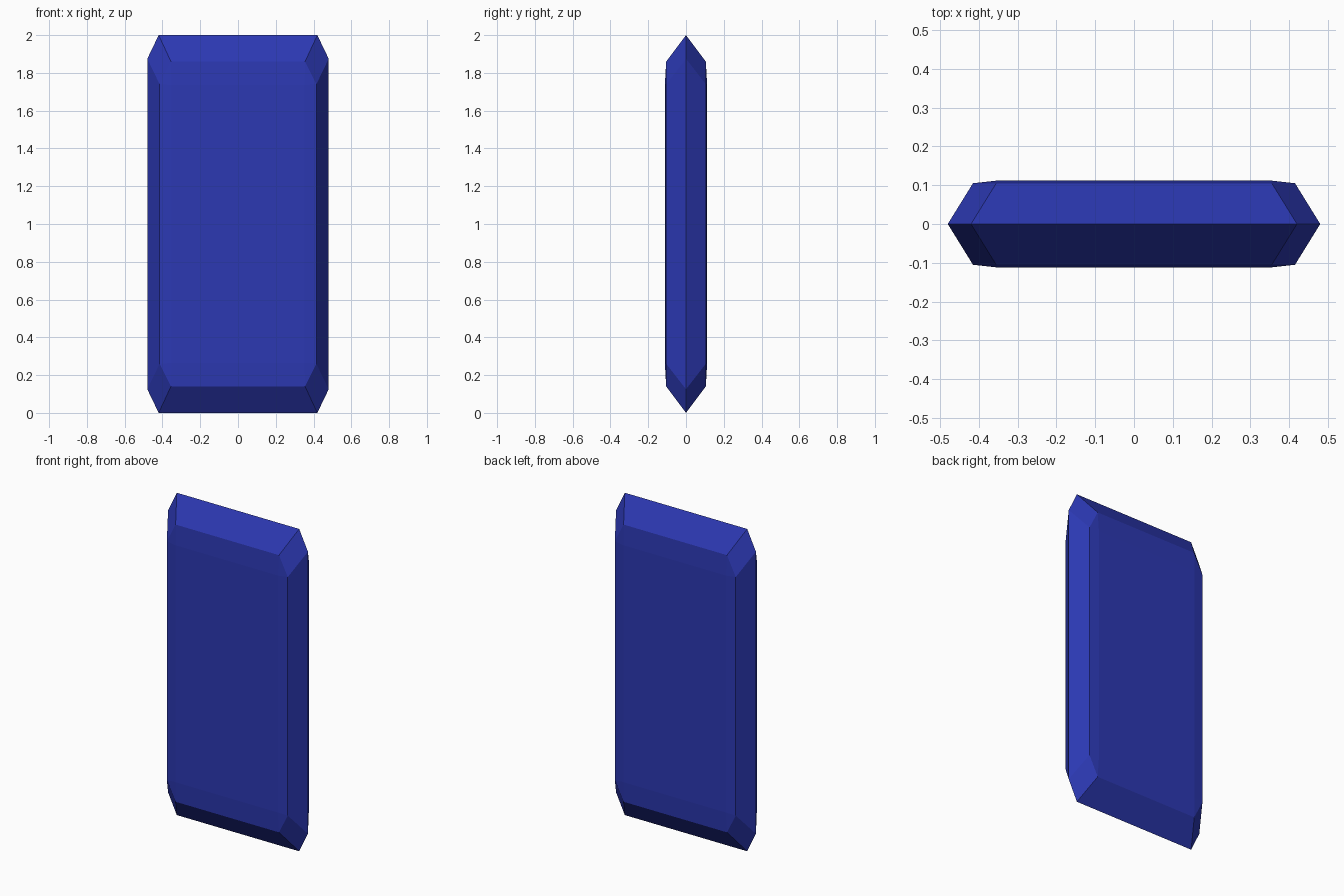
import bpy, bmesh

if "Cube" in bpy.data.objects:
    bpy.data.objects.remove(bpy.data.objects["Cube"])


def ring(bm, y, x_short, x_long, z_short, z_long):
    """Eight-sided outline, chamfered at the corners, centred on z = 1."""
    quarter = [(x_long, z_short), (x_short, z_long)]
    pts = quarter + [(-x, z) for x, z in reversed(quarter)]
    pts += [(-x, -z) for x, z in pts]
    return [bm.verts.new((x, y, 1 + z)) for x, z in pts]


bm = bmesh.new()

# Cross-section outlines from front face to back face
rings = [
    ring(bm, -0.112, 0.352, 0.352, 0.735, 0.735),
    ring(bm, -0.105, 0.355, 0.415, 0.74, 0.86),
    ring(bm, 0.0, 0.42, 0.48, 0.875, 1.0),
    ring(bm, 0.105, 0.355, 0.415, 0.74, 0.86),
    ring(bm, 0.112, 0.352, 0.352, 0.735, 0.735),
]

# Facets between the outlines, then the flat front and back
for a, b in zip(rings, rings[1:]):
    for i in range(8):
        j = (i + 1) % 8
        bm.faces.new((a[i], a[j], b[j], b[i]))
bm.faces.new(rings[0])
bm.faces.new(rings[-1])

# The centre panels have four corners: merge their doubled points
bmesh.ops.remove_doubles(bm, verts=bm.verts, dist=0.0005)
bmesh.ops.recalc_face_normals(bm, faces=bm.faces)

mesh = bpy.data.meshes.new("bevelled_slab")
bm.to_mesh(mesh)
bm.free()
slab = bpy.data.objects.new("bevelled_slab", mesh)
bpy.context.collection.objects.link(slab)

# Deep blue colour
blue = bpy.data.materials.new("deep_blue")
blue.diffuse_color = (0.025, 0.04, 0.45, 1)
blue.use_nodes = True
blue.node_tree.nodes["Principled BSDF"].inputs["Base Color"].default_value = blue.diffuse_color
mesh.materials.append(blue)
